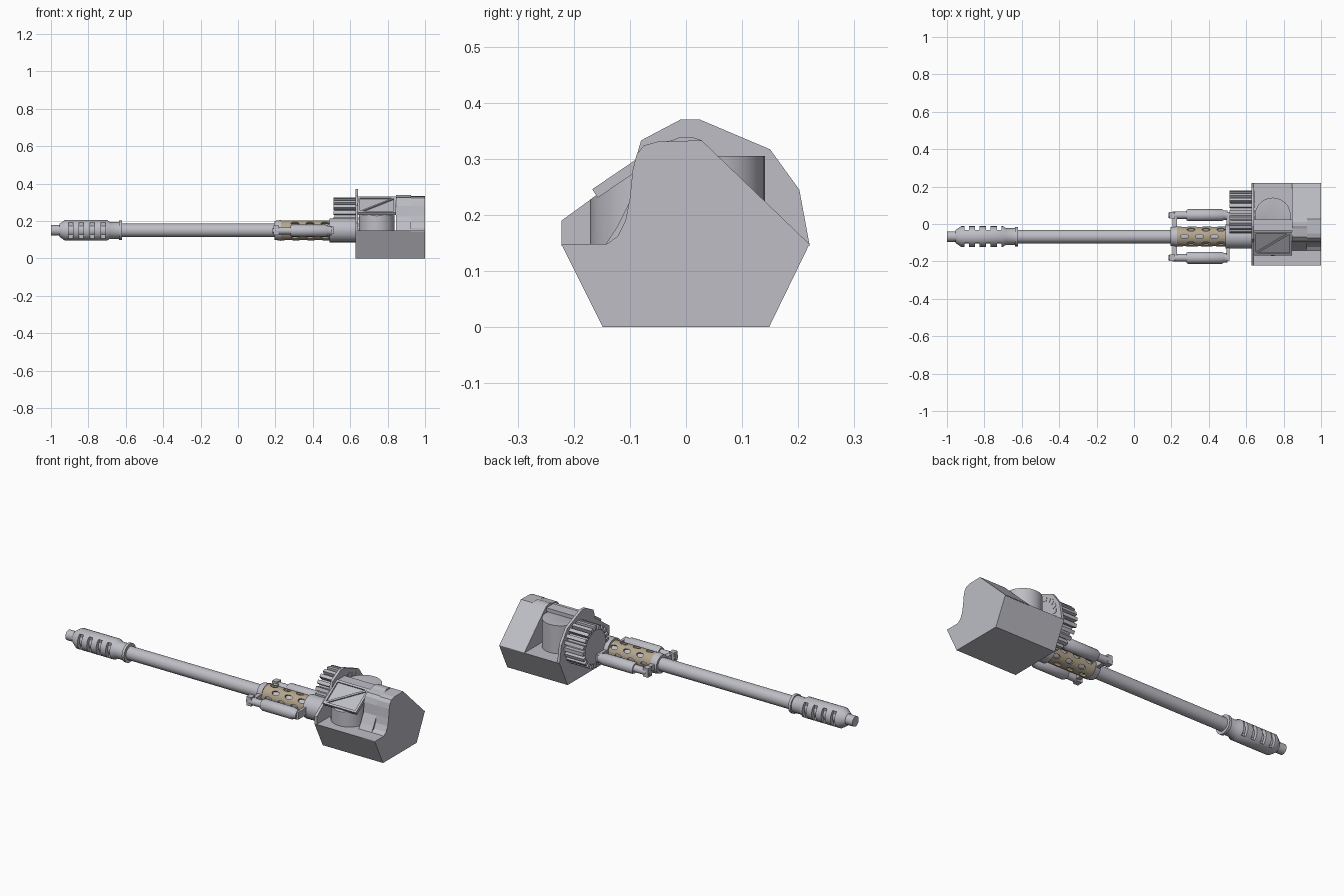
import bpy, bmesh, math
from mathutils import Vector, Matrix

if "Cube" in bpy.data.objects:
    bpy.data.objects.remove(bpy.data.objects["Cube"])

BY, BZ = -0.067, 0.15          # bore axis


def material(name, col):
    m = bpy.data.materials.new(name)
    m.diffuse_color = (*col, 1)
    m.use_nodes = True
    m.node_tree.nodes["Principled BSDF"].inputs["Base Color"].default_value = m.diffuse_color
    return m


GREY = material("light_grey", (0.51, 0.51, 0.56))
TAN = material("tan_metal", (0.46, 0.38, 0.27))


def finish(name, bm, mat=GREY, smooth=False):
    bmesh.ops.recalc_face_normals(bm, faces=bm.faces)
    me = bpy.data.meshes.new(name)
    bm.to_mesh(me)
    bm.free()
    me.materials.append(mat)
    ob = bpy.data.objects.new(name, me)
    bpy.context.collection.objects.link(ob)
    if smooth:
        bpy.ops.object.select_all(action='DESELECT')
        ob.select_set(True)
        bpy.context.view_layer.objects.active = ob
        bpy.ops.object.shade_smooth_by_angle(angle=math.radians(35))
    return ob


def prism(name, pts, x0, x1):
    """Extrude a (y, z) outline along x."""
    bm = bmesh.new()
    f = bm.faces.new([bm.verts.new((x0, y, z)) for y, z in pts])
    r = bmesh.ops.extrude_face_region(bm, geom=[f])
    bmesh.ops.translate(bm, vec=(x1 - x0, 0, 0),
                        verts=[v for v in r['geom'] if isinstance(v, bmesh.types.BMVert)])
    return finish(name, bm)


def lathe(name, prof, y=BY, z=BZ, mat=GREY, n=24, closed=False):
    """Spin an (x, r) profile around an axis along x."""
    bm = bmesh.new()
    rings = [[bm.verts.new((x, y + r * math.cos(math.tau * i / n), z + r * math.sin(math.tau * i / n)))
              for i in range(n)] for x, r in prof]
    pairs = list(zip(rings, rings[1:])) + ([(rings[-1], rings[0])] if closed else [])
    for a, b in pairs:
        for i in range(n):
            j = (i + 1) % n
            bm.faces.new((a[i], a[j], b[j], b[i]))
    if not closed:
        bm.faces.new(rings[0])
        bm.faces.new(rings[-1])
    return finish(name, bm, mat, True)


def add_box(bm, c, s, rot=Matrix()):
    bmesh.ops.create_cube(bm, size=1, matrix=Matrix.Translation(c) @ rot @ Matrix.Diagonal((*s, 1)))


def box(name, c, s, rot=Matrix()):
    bm = bmesh.new()
    add_box(bm, c, s, rot)
    return finish(name, bm)


def cut(ob, bm):
    cutter = finish("cutter", bm)
    cutter.hide_render = True
    m = ob.modifiers.new("cut", 'BOOLEAN')
    m.operation, m.solver, m.object = 'DIFFERENCE', 'EXACT', cutter
    bpy.context.view_layer.objects.active = ob
    bpy.ops.object.modifier_apply(modifier=m.name)
    bpy.data.objects.remove(cutter)


# Barrel and muzzle tip
lathe("barrel", [(-1, .028), (-.955, .028), (-.95, .036), (0.5, .036)])

# Muzzle brake with side slots
brake = lathe("muzzle_brake", [(-.955, .034), (-.925, .055), (-.7, .055), (-.685, .045),
                               (-.635, .045), (-.635, .052), (-.62, .052), (-.62, .034)], closed=True)
bm = bmesh.new()
for i in range(4):
    for s in (-1, 1):
        add_box(bm, (-.895 + i * .058, BY + s * .052, BZ), (.024, .05, .085))
cut(brake, bm)

# Perforated tan jacket with staggered oval holes
jacket = lathe("cooling_jacket", [(.225, .043), (.225, .053), (.49, .053), (.49, .043)], mat=TAN, n=32, closed=True)
bm = bmesh.new()
for k in range(8):
    for i in range(3):
        x = .27 + i * .08 + (.035 if k % 2 else 0)
        rot = Matrix.Rotation(math.tau * k / 8, 4, 'X')
        bmesh.ops.create_cone(bm, cap_ends=True, segments=10, radius1=1, radius2=1, depth=1,
                              matrix=Matrix.Translation((x, BY, BZ)) @ rot @
                              Matrix.Translation((0, 0, .05)) @ Matrix.Diagonal((.022, .012, .03, 1)))
cut(jacket, bm)

# Receiver tube and front clamp
lathe("receiver_tube", [(.49, .05), (.49, .064), (.64, .064)])
lathe("front_collar", [(.195, .038), (.195, .05), (.23, .056), (.23, .038)])

# Recoil cylinders, one each side, with bracket arms and bolts
for s, tag in ((-1, "front"), (1, "back")):
    y = BY + s * .114
    lathe(tag + "_recoil_cylinder", [(.185, .014), (.205, .014), (.205, .02), (.28, .02), (.28, .027),
                                     (.29, .032), (.47, .032), (.48, .026), (.5, .026)], y, .148, n=20)
    box(tag + "_clamp_arm", (.217, BY + s * .08, BZ), (.024, .08, .03))
    box(tag + "_clamp_lug", (.205, y, .15), (.03, .034, .05))
    box(tag + "_rear_arm", (.503, BY + s * .085, BZ), (.016, .09, .04))

# Feed drum with square rods round its rim
DY, DZ = .065, .212
lathe("feed_drum", [(.515, .092), (.63, .092)], DY, DZ, n=20)
bm = bmesh.new()
for i in range(20):
    rot = Matrix.Rotation(math.tau * i / 20, 4, 'X')
    c = Matrix.Translation((0, DY, DZ)) @ rot @ Vector((.577, 0, .103))
    add_box(bm, c, (.134, .019, .023), rot)
finish("feed_rods", bm)

# Front plate
prism("front_plate", [(-.148, 0), (.148, 0), (.22, .148), (.202, .245), (.15, .317), (.025, .37),
                      (-.01, .37), (-.08, .333), (-.095, .282), (-.222, .19), (-.222, .148)], .627, .642)

# Lower hull
prism("lower_hull", [(-.148, 0), (.148, 0), (.22, .148), (-.222, .148)], .635, 1)

# Rear housing: concave front edge, sloped back
prism("rear_housing", [(-.222, .145), (-.222, .148), (-.142, .148), (-.122, .162), (-.108, .19), (-.1, .23),
                       (-.095, .28), (-.088, .308), (-.075, .324), (-.05, .331), (.028, .333),
                       (.22, .148), (.22, .145)], .925, 1)
prism("inner_housing", [(-.145, .145), (-.125, .175), (-.1, .225), (-.095, .28), (-.085, .31),
                        (-.07, .325), (-.025, .333), (-.01, .339), (.01, .339), (.028, .333),
                        (.22, .148), (.22, .145)], .845, .925)

# Rounded centre body, trimmed by the sloping roof
CX, R = .742, .096
bm = bmesh.new()
pts = []
for yc, a0 in ((.045, 0), (-.075, math.pi)):
    pts += [(CX + R * math.cos(a0 + math.pi * i / 12), yc + R * math.sin(a0 + math.pi * i / 12))
            for i in range(13)]
f = bm.faces.new([bm.verts.new((x, y, .14)) for x, y in pts])
r = bmesh.ops.extrude_face_region(bm, geom=[f])
bmesh.ops.translate(bm, vec=(0, 0, .165), verts=[v for v in r['geom'] if isinstance(v, bmesh.types.BMVert)])
res = bmesh.ops.bisect_plane(bm, geom=bm.verts[:] + bm.edges[:] + bm.faces[:], clear_outer=True,
                             plane_co=(0, -.16, .235), plane_no=(0, -.563, .826))
bmesh.ops.holes_fill(bm, edges=[e for e in bm.edges if e.is_boundary])
finish("centre_body", bm, GREY, True)

# Sloping roof panel with frame and diagonal brace
tilt = math.atan2(.085, .125)
base = Matrix.Translation((CX, -.0975, .2775)) @ Matrix.Rotation(tilt, 4, 'X')
L, W = .151, .205
bm = bmesh.new()
diag = math.atan2(L - .02, W - .02)
for c, s, a in (((0, 0, 0), (W, L, .01), 0),
                ((0, L / 2 - .006, .006), (W, .012, .014), 0),
                ((0, -L / 2 + .006, .006), (W, .012, .014), 0),
                ((-W / 2 + .006, 0, .006), (.012, L, .014), 0),
                ((W / 2 - .006, 0, .006), (.012, L, .014), 0),
                ((0, 0, .006), (math.hypot(W, L) - .03, .01, .012), diag)):
    bmesh.ops.create_cube(bm, size=1, matrix=base @ Matrix.Translation(c) @
                          Matrix.Rotation(a, 4, 'Z') @ Matrix.Diagonal((*s, 1)))
finish("roof_panel", bm)
box("roof_beam", (CX, -.005, .316), (.21, .06, .02))
